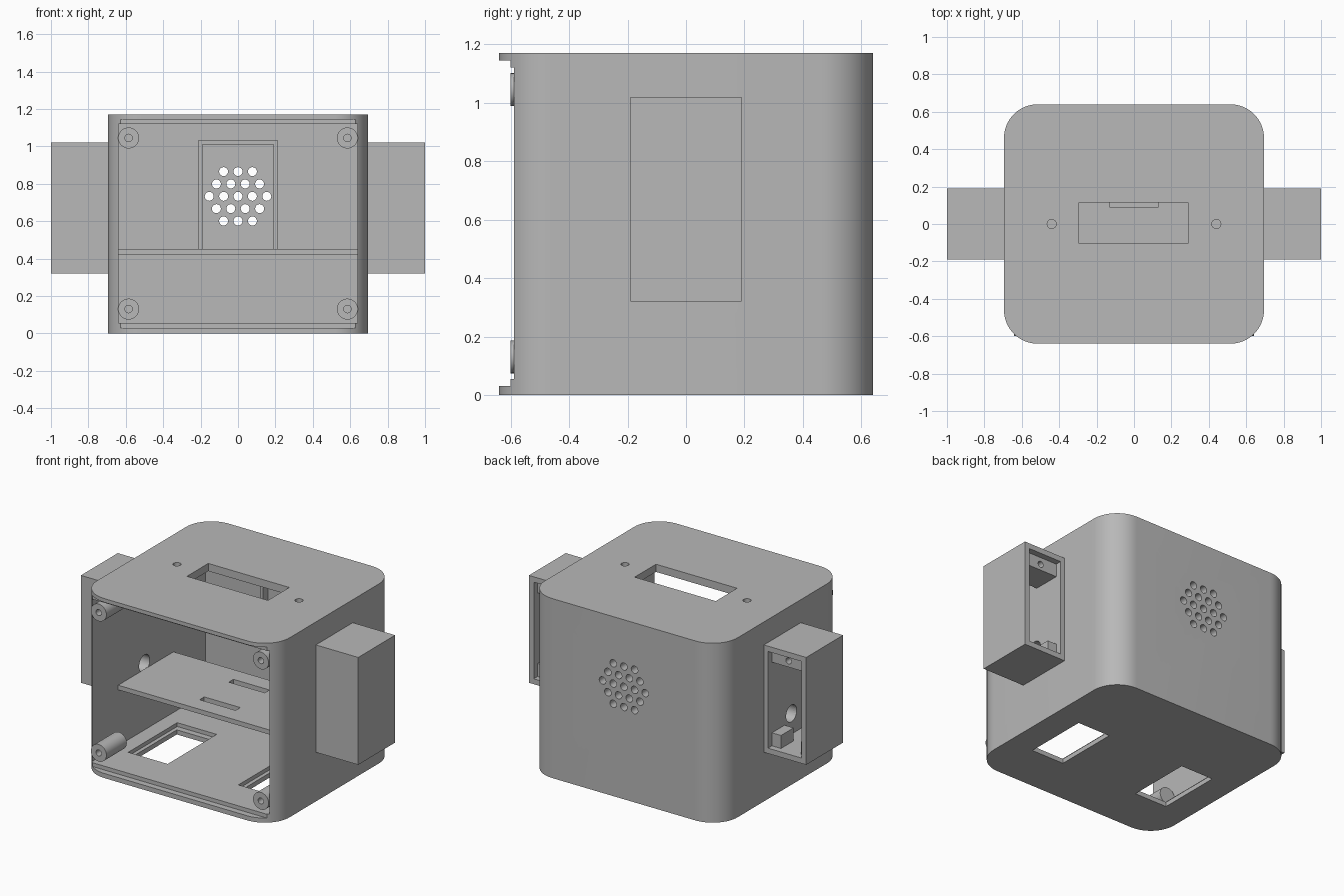
import bpy, bmesh, math
from mathutils import Matrix, Vector

if "Cube" in bpy.data.objects:
    bpy.data.objects.remove(bpy.data.objects["Cube"])

grey = bpy.data.materials.new("plain_grey")
grey.use_nodes = True
colour = (0.48, 0.48, 0.48, 1)
grey.diffuse_color = colour
grey.node_tree.nodes["Principled BSDF"].inputs["Base Color"].default_value = colour


def finish(bm, name):
    mesh = bpy.data.meshes.new(name)
    bmesh.ops.recalc_face_normals(bm, faces=bm.faces)
    bm.to_mesh(mesh)
    bm.free()
    mesh.materials.append(grey)
    ob = bpy.data.objects.new(name, mesh)
    bpy.context.collection.objects.link(ob)
    return ob


def box(name, xs, ys, zs, round_corners=0):
    """Box from ranges, optionally with rounded upright edges."""
    bm = bmesh.new()
    spans = (xs, ys, zs)
    mid = Vector([(a + b) / 2 for a, b in spans])
    size = Vector([abs(b - a) for a, b in spans])
    bmesh.ops.create_cube(bm, size=1, matrix=Matrix.Translation(mid) @ Matrix.Diagonal(size.to_4d()))
    if round_corners:
        upright = [e for e in bm.edges
                   if abs(e.verts[0].co.z - e.verts[1].co.z) > 0.1]
        bmesh.ops.bevel(bm, geom=upright, offset=round_corners, segments=16,
                        profile=0.5, affect='EDGES')
    return finish(bm, name)


def rod(name, centre, radius, length, axis, sides=32):
    """Cylinder along an axis, centred on a point."""
    bm = bmesh.new()
    turn = {'X': Matrix.Rotation(math.pi / 2, 4, 'Y'),
            'Y': Matrix.Rotation(math.pi / 2, 4, 'X'),
            'Z': Matrix.Identity(4)}[axis]
    bmesh.ops.create_cone(bm, cap_ends=True, segments=sides, radius1=radius,
                          radius2=radius, depth=length,
                          matrix=Matrix.Translation(centre) @ turn)
    return finish(bm, name)


def select(ob):
    bpy.ops.object.select_all(action='DESELECT')
    ob.select_set(True)
    bpy.context.view_layer.objects.active = ob


def cut(target, cutter):
    mod = target.modifiers.new("cut", 'BOOLEAN')
    mod.operation = 'DIFFERENCE'
    mod.solver = 'EXACT'
    mod.object = cutter
    select(target)
    bpy.ops.object.modifier_apply(modifier=mod.name)
    bpy.data.objects.remove(cutter)


def smooth(ob):
    select(ob)
    bpy.ops.object.shade_smooth_by_angle(angle=math.radians(30))


# Hollow rounded case, open at the front with a recess for a cover
case = box("case", (-0.695, 0.695), (-0.64, 0.64), (0, 1.17), 0.18)
cut(case, box("cavity", (-0.64, 0.64), (-0.8, 0.58), (0.055, 1.12)))
cut(case, box("cover_recess", (-0.645, 0.645), (-0.8, -0.6), (0.03, 1.145)))

# Window and screw holes in the top
cut(case, box("top_window", (-0.295, 0.29), (-0.105, 0.115), (1.05, 1.25)))
for s in (-1, 1):
    cut(case, rod("screw_hole", (s * 0.44, 0, 1.15), 0.024, 0.2, 'Z'))

# Floor openings with an inner ledge, and cable holes through the side walls
for s in (-1, 1):
    cut(case, box("floor_opening", (s * 0.28, s * 0.515), (-0.32, 0.105), (-0.1, 0.2)))
    cut(case, box("floor_ledge", (s * 0.255, s * 0.54), (-0.36, 0.145), (0.03, 0.2)))
    cut(case, rod("cable_hole", (s * 0.67, -0.05, 0.49), 0.055, 0.2, 'X'))

# Hexagonal speaker grille in the back
for row in range(-2, 3):
    count = 5 - abs(row)
    for i in range(count):
        x = (i - (count - 1) / 2) * 0.077
        cut(case, rod("grille_hole", (x, 0.61, 0.733 + row * 0.066), 0.024, 0.2, 'Y', 20))
smooth(case)

# Inner shelf with two strap slots
shelf = box("shelf", (-0.643, 0.643), (-0.32, 0.25), (0.42, 0.45))
for y in (-0.21, 0.09):
    cut(shelf, box("slot", (-0.13, 0.13), (y, y + 0.048), (0.3, 0.6)))

# Speaker holder on the inside of the back wall
holder = box("speaker_holder", (-0.21, 0.21), (0.53, 0.585), (0.43, 1.035))
cut(holder, box("holder_space", (-0.19, 0.19), (0.4, 0.7), (0.45, 1.01)))

# Cover posts in the four front corners
for side, s in (("right", -1), ("left", 1)):
    for level, z in (("lower", 0.13), ("upper", 1.045)):
        post = rod(f"{level}_{side}_post", (s * 0.585, -0.495, z), 0.056, 0.21, 'Y')
        cut(post, rod("post_hole", (s * 0.585, -0.6, z), 0.02, 0.3, 'Y', 20))
        smooth(post)

# Side housings, open at the back, with mounting blocks inside
for side, s in (("right", -1), ("left", 1)):
    housing = box(f"{side}_housing", (s * 0.69, s), (-0.19, 0.19), (0.32, 1.02))
    cut(housing, box("housing_space", (s * 0.725, s * 0.965), (-0.155, 0.3), (0.355, 0.985)))
    cut(housing, rod("cable_hole", (s * 0.69, -0.05, 0.49), 0.055, 0.2, 'X'))
    block = box(f"{side}_upper_block", (s * 0.72, s * 0.97), (-0.03, 0.15), (0.9, 0.99))
    cut(block, rod("block_hole", (s * 0.845, 0.12, 0.94), 0.02, 0.2, 'Y', 20))
    box(f"{side}_lower_block", (s * 0.72, s * 0.79), (0.02, 0.15), (0.35, 0.44))
    box(f"{side}_lower_stop", (s * 0.935, s * 0.97), (0.02, 0.15), (0.35, 0.44))
